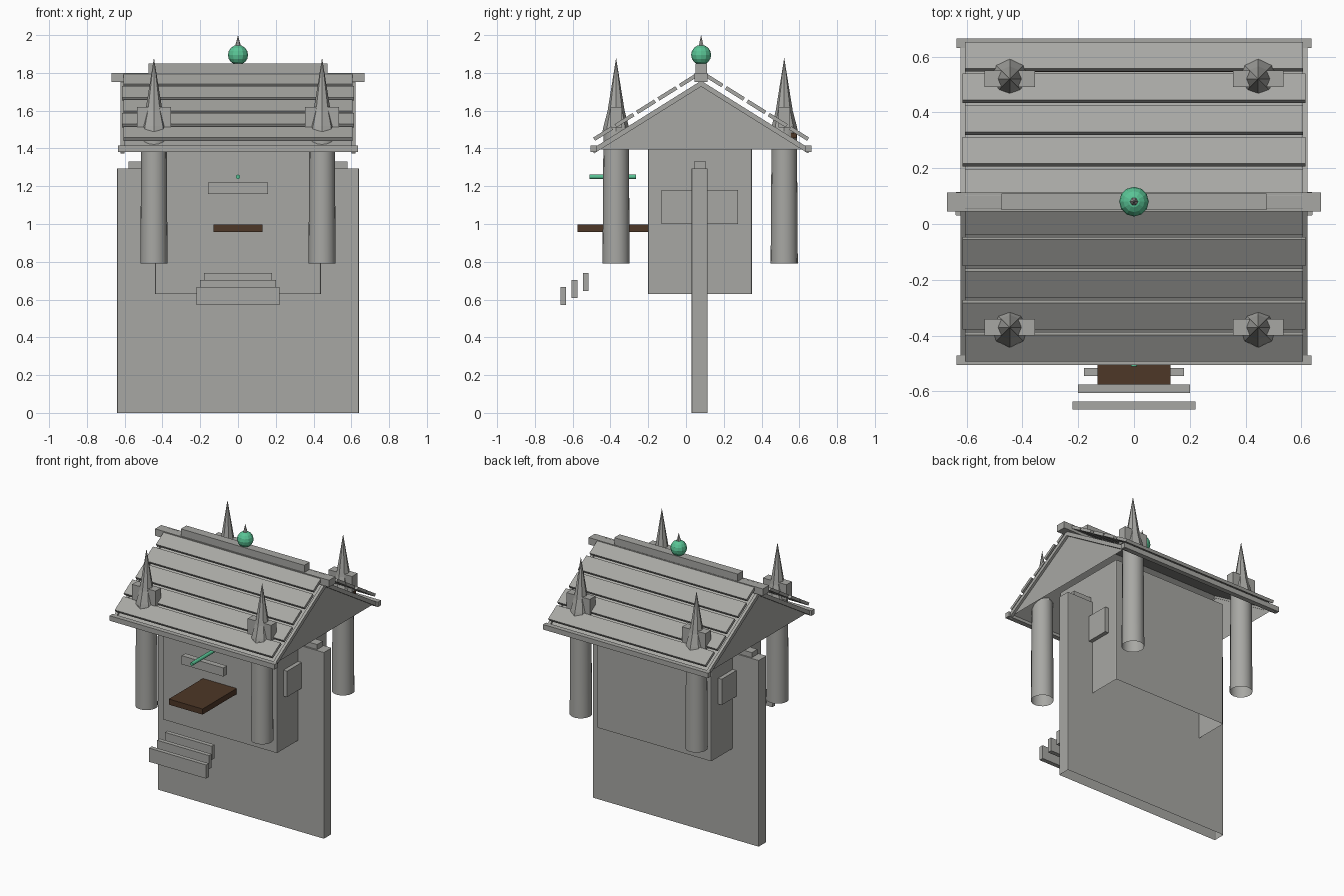
import bpy, bmesh, math
from mathutils import Matrix, Vector

if "Cube" in bpy.data.objects:
    bpy.data.objects.remove(bpy.data.objects["Cube"])


def material(name, rgb):
    m = bpy.data.materials.new(name)
    m.diffuse_color = (*rgb, 1)
    m.use_nodes = True
    m.node_tree.nodes["Principled BSDF"].inputs["Base Color"].default_value = m.diffuse_color
    return m


GREY = material("stone grey", (0.39, 0.39, 0.37))
BROWN = material("dark wood", (0.075, 0.038, 0.02))
GREEN = material("jade green", (0.10, 0.55, 0.30))
CY = 0.08      # y of the ridge
SLOPE = 0.625  # roof drop per unit of y


def finish(name, bm, mat, smooth=False):
    bmesh.ops.recalc_face_normals(bm, faces=bm.faces)
    me = bpy.data.meshes.new(name)
    bm.to_mesh(me)
    bm.free()
    me.materials.append(mat)
    ob = bpy.data.objects.new(name, me)
    bpy.context.collection.objects.link(ob)
    if smooth:
        bpy.context.view_layer.objects.active = ob
        ob.select_set(True)
        bpy.ops.object.shade_smooth_by_angle(angle=math.radians(40))
        ob.select_set(False)
    return ob


def drop_bottom(bm):
    low = min(v.co.z for v in bm.verts)
    faces = [f for f in bm.faces if all(v.co.z < low + 1e-4 for v in f.verts)]
    bmesh.ops.delete(bm, geom=faces, context='FACES')


def box(name, x, y, z, mat=GREY, tilt=0, open_bottom=False, bevel=0):
    """Box from (min, max) ranges, optionally tilted about x."""
    bm = bmesh.new()
    bmesh.ops.create_cube(bm, size=1)
    size = Vector((x[1] - x[0], y[1] - y[0], z[1] - z[0]))
    mid = Vector((sum(x) / 2, sum(y) / 2, sum(z) / 2))
    bm.transform(Matrix.Translation(mid) @ Matrix.Rotation(tilt, 4, 'X')
                 @ Matrix.Diagonal((*size, 1)))
    if bevel:
        edges = [e for e in bm.edges
                 if abs(e.verts[0].co.z - e.verts[1].co.z) > 0.1]
        bmesh.ops.bevel(bm, geom=edges, offset=bevel, segments=2,
                        profile=0.5, affect='EDGES')
    if open_bottom:
        drop_bottom(bm)
    return finish(name, bm, mat)


def lathe(name, x, y, profile, sides, mat=GREY, smooth=False):
    """Turned part from (radius, z) pairs, open at the bottom."""
    bm = bmesh.new()
    vs = [bm.verts.new((x + r, y, z)) for r, z in profile]
    es = [bm.edges.new(p) for p in zip(vs, vs[1:])]
    bmesh.ops.spin(bm, geom=vs + es, cent=(x, y, 0), axis=(0, 0, 1),
                   angle=math.tau, steps=sides, use_duplicate=False)
    bmesh.ops.remove_doubles(bm, verts=bm.verts, dist=1e-5)
    return finish(name, bm, mat, smooth)


# upright backing slab and its cap
box("slab", (-.64, .64), (.03, .115), (0, 1.295), open_bottom=True, bevel=.006)
box("slab_cap", (-.58, .58), (.042, .105), (1.29, 1.33))

# house body, open underneath
box("body", (-.44, .44), (-.2, .35), (.63, 1.5), open_bottom=True, bevel=.008)
for s, side in ((1, "right"), (-1, "left")):
    box(side + "_window", sorted((s * .43, s * .468)), (-.13, .275), (1.0, 1.18))

# front details
box("sign_board", (-.16, .16), (-.39, -.35), (1.16, 1.22))
box("porch_shelf", (-.13, .13), (-.575, -.2), (.958, .997), BROWN)
for i in range(3):
    w, y, z = .18 + .02 * i, -.53 - .06 * i, .645 - .037 * i
    box(f"step_{i + 1}", (-w, w), (y - .015, y + .015), (z, z + .095))

# green rod
bm = bmesh.new()
bmesh.ops.create_cone(bm, cap_ends=True, segments=10, radius1=.012,
                      radius2=.012, depth=.245)
bm.transform(Matrix.Translation((0, -.3875, 1.25)) @ Matrix.Rotation(math.pi / 2, 4, 'X'))
finish("rod", bm, GREEN, True)

# hollow gable roof
bm = bmesh.new()
ends = [[bm.verts.new((x, y, z)) for y, z in
         ((CY - .56, 1.395), (CY, 1.742), (CY + .56, 1.395))] for x in (-.605, .605)]
for e in ends:
    bm.faces.new(e)
for i in range(2):
    bm.faces.new((ends[0][i], ends[0][i + 1], ends[1][i + 1], ends[1][i]))
finish("gable_roof", bm, GREY)

# slats, edge boards and eave rails on both slopes
ang = math.atan(SLOPE)
for s, side in ((-1, "front"), (1, "back")):
    for i in range(5):
        d = .065 + .1135 * i
        y, z, w = CY + s * d, 1.803 - SLOPE * d, .605 + .01 * (i % 2)
        box(f"{side}_slat_{i + 1}", (-w, w), (y - .056, y + .056),
            (z - .01, z + .01), tilt=-s * ang)
    for x in (-.612, .612):
        y, z = CY + s * .285, 1.743 - SLOPE * .285
        box(side + "_edge_board", (x - .01, x + .01), (y - .34, y + .34),
            (z - .013, z + .013), tilt=-s * ang)
    y = CY + s * .568
    box(side + "_eave_rail", (-.635, .635), (y - .017, y + .017), (1.38, 1.415))
box("eave_batten", (-.5, .5), (.545, .585), (1.455, 1.482), BROWN)

# ridge
box("ridge_rail", (-.67, .67), (.045, .113), (1.752, 1.80))
box("ridge_cap", (-.475, .475), (.05, .11), (1.795, 1.85))

# four posts with spires
for x in (-.445, .445):
    for y in (-.37, .52):
        lathe("post", x, y, ((.072, .79), (.067, 1.5), (0, 1.5)), 16, smooth=True)
        box("spire_block", (x - .09, x + .09), (y - .03, y + .03), (1.51, 1.62))
        lathe("spire", x, y, ((.072, 1.49), (.066, 1.52), (.045, 1.60),
                              (0, 1.88)), 8)

# ridge finial
lathe("finial_post", 0, CY, ((.03, 1.83), (.025, 1.86)), 10)
bm = bmesh.new()
bmesh.ops.create_uvsphere(bm, u_segments=12, v_segments=8, radius=.053)
bm.transform(Matrix.Translation((0, CY, 1.895)))
finish("finial_ball", bm, GREEN)
lathe("finial_spike", 0, CY, ((.017, 1.935), (0, 2.0)), 6)
